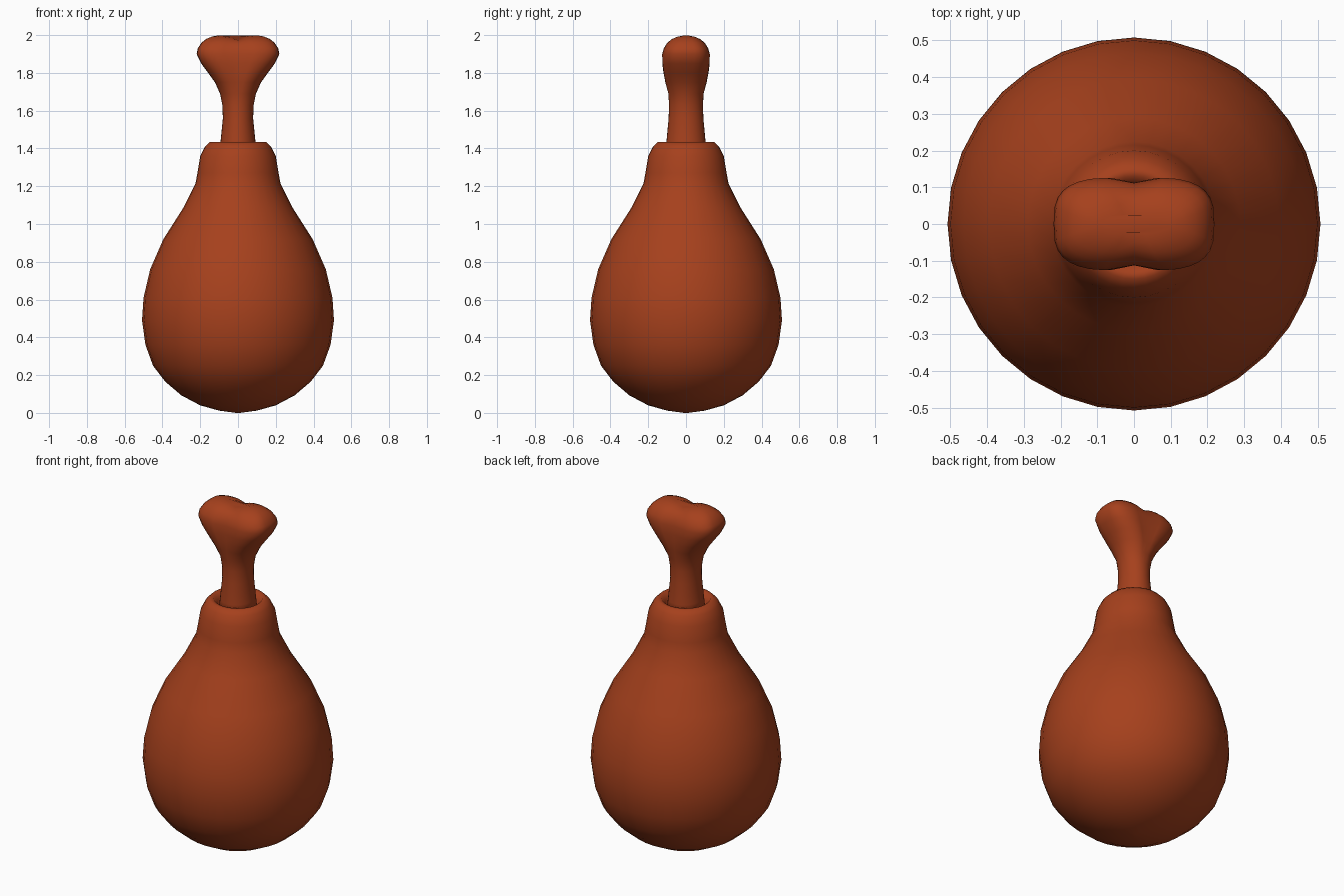
import bpy, math

if "Cube" in bpy.data.objects:
    bpy.data.objects.remove(bpy.data.objects["Cube"])

mat = bpy.data.materials.new("roasted_brown")
mat.diffuse_color = (0.38, 0.052, 0.012, 1)
mat.use_nodes = True
mat.node_tree.nodes["Principled BSDF"].inputs["Base Color"].default_value = mat.diffuse_color
SIDES = 32


def loft(name, rings):
    """Skin a stack of equal-length rings, capping both ends."""
    n = len(rings[0])
    verts = [p for ring in rings for p in ring]
    faces = [(i * n + j, i * n + (j + 1) % n,
              (i + 1) * n + (j + 1) % n, (i + 1) * n + j)
             for i in range(len(rings) - 1) for j in range(n)]
    faces.append(tuple(reversed(range(n))))
    faces.append(tuple(range(len(verts) - n, len(verts))))
    mesh = bpy.data.meshes.new(name)
    mesh.from_pydata(verts, [], faces)
    mesh.materials.append(mat)
    for poly in mesh.polygons:
        poly.use_smooth = True
    obj = bpy.data.objects.new(name, mesh)
    bpy.context.collection.objects.link(obj)
    return obj


def spow(v, p):
    return math.copysign(abs(v) ** p, v)


def section(z, rx, ry, power=1.0, pinch=0.0, dip=0.0):
    """Oval ring; pinch creases front and back at x=0, dip lowers the middle."""
    ring = []
    for k in range(SIDES):
        a = 2 * math.pi * k / SIDES
        c, s = round(math.cos(a), 6), round(math.sin(a), 6)
        x, y = rx * spow(c, power), ry * spow(s, power)
        crease = math.exp(-abs(x) / 0.04)
        ring.append((x, y * (1 - pinch * crease), z - dip * crease))
    return ring


# Meat: turned pear shape, with a dimple around the bone
profile = [(0.01, 0), (0.10, 0.012), (0.20, 0.04), (0.30, 0.093), (0.385, 0.165),
           (0.45, 0.25), (0.49, 0.36), (0.508, 0.49), (0.50, 0.61), (0.465, 0.76),
           (0.395, 0.92), (0.29, 1.085), (0.225, 1.215), (0.215, 1.27), (0.20, 1.36),
           (0.175, 1.41), (0.15, 1.435), (0.13, 1.435), (0.11, 1.41), (0.09, 1.37)]
loft("meat", [section(z, r, r) for r, z in profile])

# Bone: round shank flaring into a two-lobed knuckle
bone = [(1.37, 0.10, 0.11), (1.44, 0.092, 0.103), (1.56, 0.08, 0.092),
        (1.63, 0.083, 0.09), (1.69, 0.095, 0.096, 1.0, 0.03),
        (1.75, 0.122, 0.117, 0.9, 0.10), (1.80, 0.158, 0.127, 0.8, 0.14),
        (1.85, 0.195, 0.131, 0.7, 0.14), (1.90, 0.219, 0.13, 0.63, 0.14),
        (1.93, 0.213, 0.122, 0.63, 0.16), (1.96, 0.193, 0.104, 0.65, 0.16, 0.008),
        (1.98, 0.168, 0.082, 0.7, 0.15, 0.015), (1.993, 0.138, 0.055, 0.75, 0.1, 0.02),
        (2.0, 0.105, 0.025, 0.8, 0.0, 0.024)]
loft("bone", [section(*b) for b in bone])
